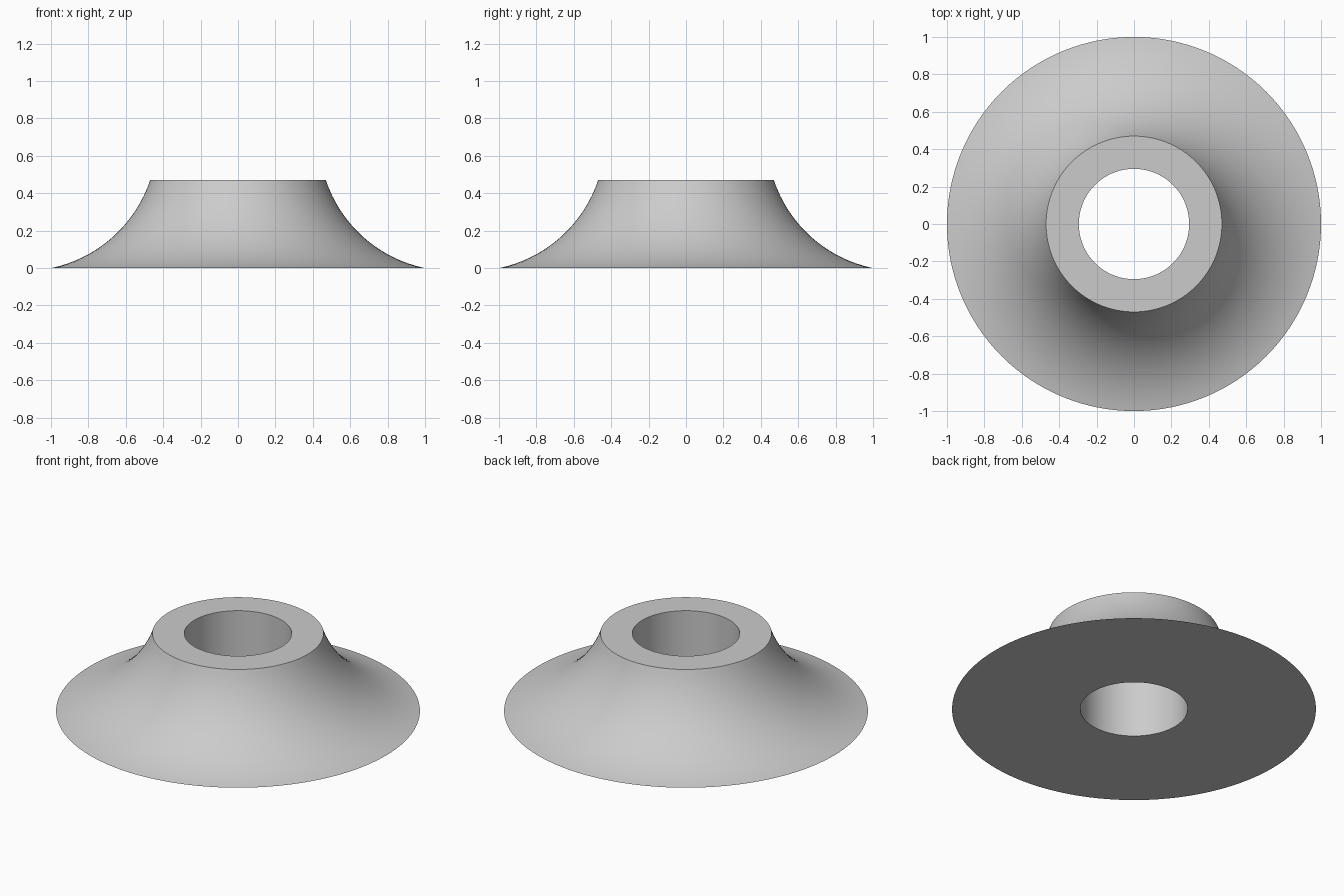
import bpy
import bmesh
import math
from mathutils import Vector

cube = bpy.data.objects.get("Cube")
if cube:
    bpy.data.objects.remove(cube, do_unlink=True)

SEGMENTS = 128
ARC_STEPS = 24
RIM = Vector((1.0, 0.0))
SHOULDER = Vector((0.47, 0.47))
BORE = 0.295
SWEEP = math.radians(60)


def concave_arc(start, end, sweep, steps):
    """Points on a circular arc that sags inward between two (radius, height) points."""
    chord = end - start
    radius = chord.length / (2 * math.sin(sweep / 2))
    outward = Vector((chord.y, -chord.x)).normalized()
    centre = (start + end) / 2 + outward * radius * math.cos(sweep / 2)
    first = math.atan2(start.y - centre.y, start.x - centre.x)
    return [centre + radius * Vector((math.cos(first - sweep * i / steps),
                                      math.sin(first - sweep * i / steps)))
            for i in range(steps + 1)]


# Closed section: flared flank, flat top, straight bore, flat base
profile = concave_arc(RIM, SHOULDER, SWEEP, ARC_STEPS)
profile += [Vector((BORE, SHOULDER.y)), Vector((BORE, 0))]

# Revolve the section around z
bm = bmesh.new()
rings = []
for i in range(SEGMENTS):
    a = math.tau * i / SEGMENTS
    rings.append([bm.verts.new((p.x * math.cos(a), p.x * math.sin(a), p.y))
                  for p in profile])
for i, ring in enumerate(rings):
    following = rings[(i + 1) % SEGMENTS]
    for j in range(len(profile)):
        k = (j + 1) % len(profile)
        bm.faces.new((ring[j], following[j], following[k], ring[k]))
bmesh.ops.recalc_face_normals(bm, faces=bm.faces)
mesh = bpy.data.meshes.new("flared_collar")
bm.to_mesh(mesh)
bm.free()

collar = bpy.data.objects.new("flared_collar", mesh)
bpy.context.collection.objects.link(collar)

# Plain grey finish
grey = bpy.data.materials.new("light_grey")
grey.use_nodes = True
colour = (0.6, 0.6, 0.6, 1.0)
grey.diffuse_color = colour
grey.node_tree.nodes["Principled BSDF"].inputs["Base Color"].default_value = colour
mesh.materials.append(grey)

# Smooth flank and bore, crisp rims
bpy.ops.object.select_all(action="DESELECT")
collar.select_set(True)
bpy.context.view_layer.objects.active = collar
bpy.ops.object.shade_smooth_by_angle(angle=math.radians(30))
